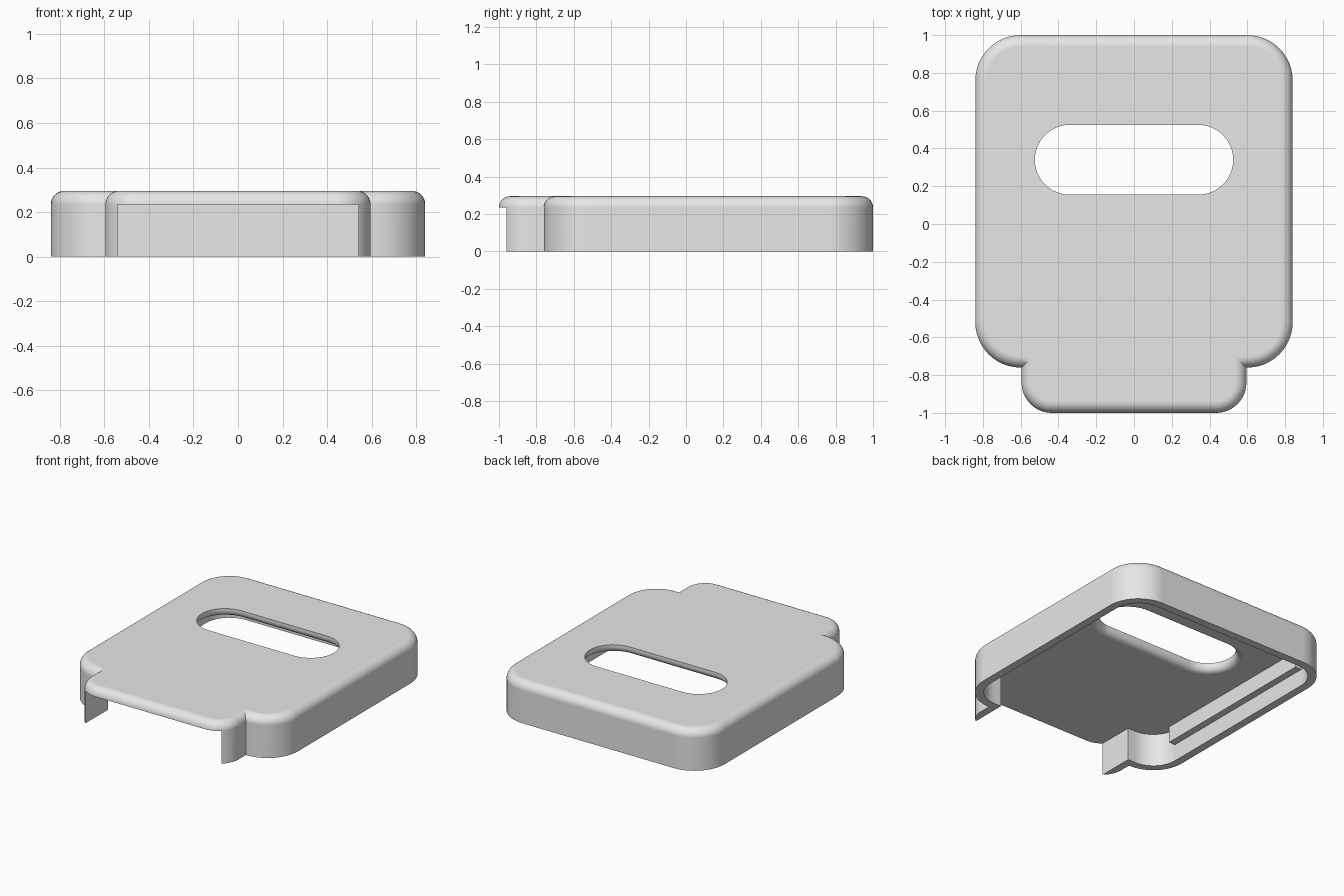
import bpy, bmesh, math

cube = bpy.data.objects.get("Cube")
if cube:
    bpy.data.objects.remove(cube, do_unlink=True)

HEIGHT, CEILING, WALL, FILLET = 0.295, 0.235, 0.057, 0.06

grey = bpy.data.materials.new("light_grey_plastic")
grey.use_nodes = True
grey.diffuse_color = (0.8, 0.8, 0.8, 1)
grey.node_tree.nodes["Principled BSDF"].inputs["Base Color"].default_value = (0.8, 0.8, 0.8, 1)


def rounded_block(name, half_x, y0, y1, radius, rings, steps=12):
    """Stack rounded rectangles; each ring is (inset, z), listed from the bottom up."""
    bm = bmesh.new()
    cx, mid, cy = half_x - radius, (y0 + y1) / 2, (y1 - y0) / 2 - radius
    loops = []
    for inset, z in rings:
        loop = []
        for q, (sx, sy) in enumerate([(1, 1), (-1, 1), (-1, -1), (1, -1)]):
            for i in range(steps + 1):
                a = (q + i / steps) * math.pi / 2
                r = radius - inset
                loop.append(bm.verts.new((sx * cx + r * math.cos(a),
                                          mid + sy * cy + r * math.sin(a), z)))
        loops.append(loop)
    bm.faces.new(loops[0][::-1])
    bm.faces.new(loops[-1])
    n = len(loops[0])
    for low, high in zip(loops, loops[1:]):
        for i in range(n):
            j = (i + 1) % n
            bm.faces.new((low[i], low[j], high[j], high[i]))
    bmesh.ops.remove_doubles(bm, verts=bm.verts, dist=1e-5)
    bmesh.ops.recalc_face_normals(bm, faces=bm.faces)
    return add_object(name, bm)


def box(name, x0, x1, y0, y1, z0, z1):
    bm = bmesh.new()
    bmesh.ops.create_cube(bm, size=1)
    for v in bm.verts:
        v.co = [(a + b) / 2 + c * (b - a)
                for a, b, c in zip((x0, y0, z0), (x1, y1, z1), v.co)]
    return add_object(name, bm)


def add_object(name, bm):
    mesh = bpy.data.meshes.new(name)
    bm.to_mesh(mesh)
    bm.free()
    mesh.materials.append(grey)
    obj = bpy.data.objects.new(name, mesh)
    bpy.context.collection.objects.link(obj)
    return obj


def select(obj):
    bpy.ops.object.select_all(action="DESELECT")
    obj.select_set(True)
    bpy.context.view_layer.objects.active = obj


def combine(target, tool, operation):
    mod = target.modifiers.new(operation.lower(), "BOOLEAN")
    mod.operation, mod.solver, mod.object = operation, "EXACT", tool
    select(target)
    bpy.ops.object.modifier_apply(modifier=mod.name)
    bpy.data.objects.remove(tool, do_unlink=True)


# Outer shell: main body and front neck, both with a rounded top edge
arc = [i * math.pi / 16 for i in range(9)]
outer = [(0, 0)] + [(FILLET * (1 - math.cos(a)), HEIGHT - FILLET + FILLET * math.sin(a))
                    for a in arc]
shell = rounded_block("case_shell", 0.84, -0.76, 1, 0.24, outer)
combine(shell, rounded_block("neck", 0.595, -1, -0.4, 0.16, outer), "UNION")

# Hollow inside, open underneath and through the front of the neck
cavity = rounded_block("cavity", 0.84 - WALL, -0.76 + WALL, 1 - WALL, 0.24 - WALL,
                       [(0, -0.1), (0, CEILING)])
combine(cavity, box("neck_opening", -0.54, 0.54, -1.2, -0.4, -0.1, CEILING), "UNION")
combine(shell, cavity, "DIFFERENCE")

# Slot through the top, flaring out on the underside
flare = 0.045
slot_rings = [(-flare, CEILING - 0.05)]
slot_rings += [(-flare * (1 - math.sin(a)), CEILING + flare * (1 - math.cos(a))) for a in arc]
slot_rings += [(0, HEIGHT + 0.1)]
combine(shell, rounded_block("slot", 0.525, 0.155, 0.525, 0.185, slot_rings), "DIFFERENCE")

select(shell)
bpy.ops.object.shade_smooth_by_angle(angle=math.radians(30))
weighted = shell.modifiers.new("flat_top_normals", "WEIGHTED_NORMAL")
weighted.keep_sharp = True

# Rails along the inside of both side walls
for name, side in (("left_rail", 1), ("right_rail", -1)):
    inner, buried = side * 0.733, side * 0.8
    box(name, min(inner, buried), max(inner, buried), -0.52, 0.76, 0.12, CEILING + 0.01)
